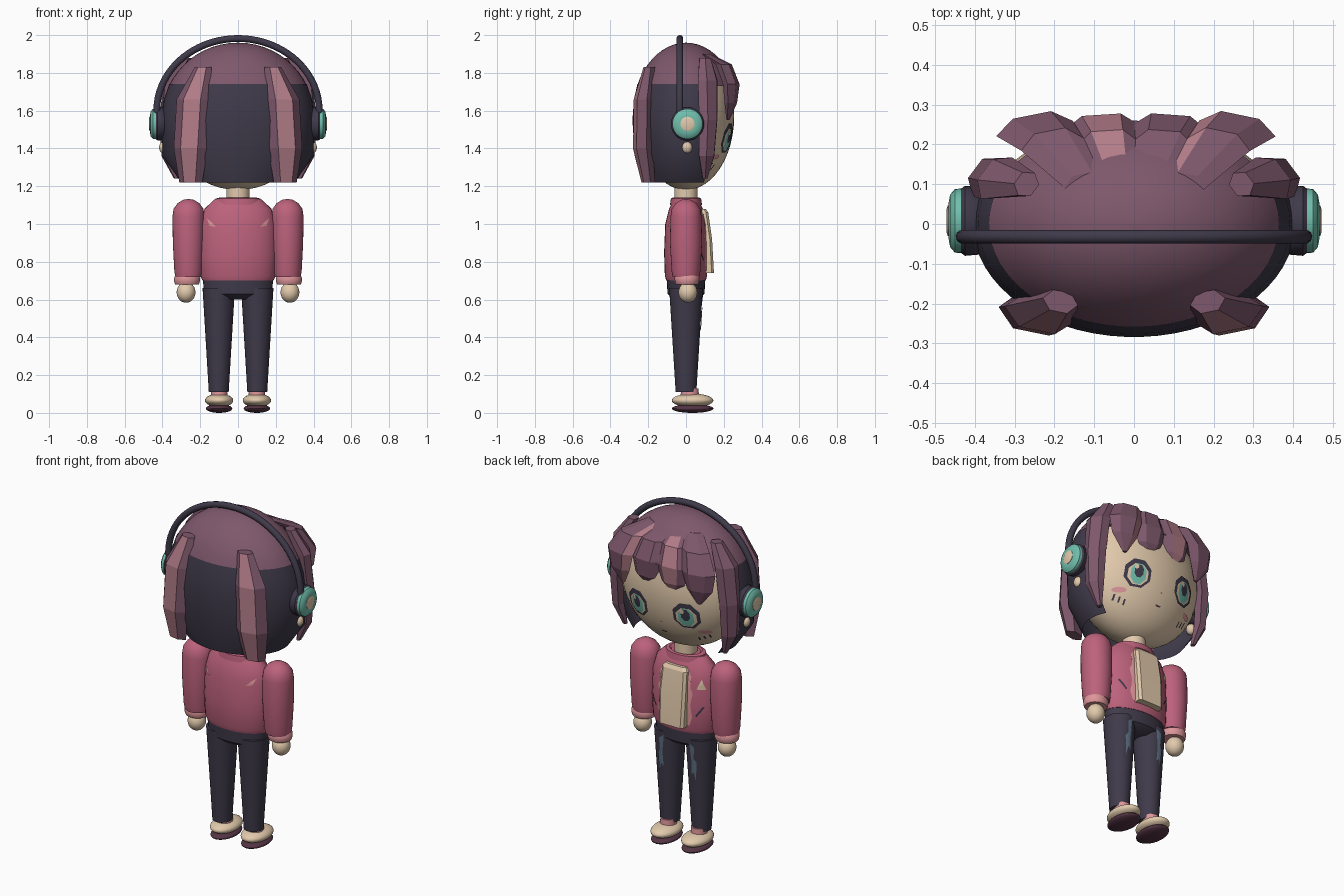
import bpy, bmesh, math
from math import pi, sin, cos, sqrt
from mathutils import Vector, Matrix

if "Cube" in bpy.data.objects:
    bpy.data.objects.remove(bpy.data.objects["Cube"])


def material(name, *rgb):
    lin = [((c / 255 + 0.055) / 1.055) ** 2.4 for c in rgb] + [1]
    m = bpy.data.materials.new(name)
    m.use_nodes = True
    m.diffuse_color = lin
    m.node_tree.nodes["Principled BSDF"].inputs["Base Color"].default_value = lin
    return m


HAIR = material("plum hair", 126, 88, 108)
STREAK = material("rose streak", 178, 124, 136)
DARK = material("dark navy", 63, 58, 74)
SKIN = material("warm skin", 226, 202, 172)
JACKET = material("raspberry jacket", 188, 98, 124)
CUFF = material("light pink", 222, 150, 154)
TEAL = material("teal", 112, 190, 172)
SOLE = material("dark plum sole", 84, 52, 68)
DENIM = material("faded blue", 92, 112, 132)


def finish(name, bm, mats, smooth=40):
    bmesh.ops.recalc_face_normals(bm, faces=bm.faces[:])
    me = bpy.data.meshes.new(name)
    bm.to_mesh(me)
    bm.free()
    for m in mats:
        me.materials.append(m)
    if smooth:
        for p in me.polygons:
            p.use_smooth = True
        me.set_sharp_from_angle(angle=math.radians(smooth))
    ob = bpy.data.objects.new(name, me)
    bpy.context.collection.objects.link(ob)
    return ob


def loft(name, rings, mats, closed=True, cap=True, smooth=40, accents=()):
    """Skin a list of point rings; accents lists the strips using the second material."""
    bm = bmesh.new()
    vs = [[bm.verts.new(p) for p in r] for r in rings]
    n = len(vs[0])
    for a, b in zip(vs, vs[1:]):
        for k in range(n if closed else n - 1):
            j = (k + 1) % n
            bm.faces.new((a[k], a[j], b[j], b[k])).material_index = int(k in accents)
    if cap:
        bm.faces.new(vs[0])
        bm.faces.new(vs[-1])
    return finish(name, bm, mats, smooth)


def ring(cx, cy, z, rx, ry, n=32, a0=0, a1=2 * pi, closed=True):
    d = (a1 - a0) / (n if closed else n - 1)
    return [Vector((cx + rx * cos(a0 + d * k), cy + ry * sin(a0 + d * k), z)) for k in range(n)]


def tube(name, profile, mat, cx=0, cy=0, n=32):
    return loft(name, [ring(cx, cy, z, rx, ry, n) for z, rx, ry in profile], [mat])


def ball(name, loc, size, mat, seg=32):
    bm = bmesh.new()
    bmesh.ops.create_uvsphere(bm, u_segments=seg, v_segments=seg // 2, radius=1,
                              matrix=Matrix.Translation(loc) @ Matrix.Diagonal((*size, 1)))
    return finish(name, bm, [mat])


def decal(name, pts, surf, mat, off=0.004):
    """Thin painted patch: a polygon in x and z laid onto a surface y = surf(x, z)."""
    bm = bmesh.new()
    c = [sum(v) / len(pts) for v in zip(*pts)]
    mid = bm.verts.new((c[0], 0, c[1]))
    vs = [bm.verts.new((x, 0, z)) for x, z in pts]
    for a, b in zip(vs, vs[1:] + vs[:1]):
        bm.faces.new((mid, a, b))
    bmesh.ops.subdivide_edges(bm, edges=bm.edges[:], cuts=3, use_grid_fill=True)
    for v in bm.verts:
        y = surf(v.co.x, v.co.z)
        v.co.y = y + math.copysign(off, y)
    return finish(name, bm, [mat])


def oval(cx, cz, rx, rz, n=8):
    return [(cx + rx * cos(2 * pi * (k + .5) / n), cz + rz * sin(2 * pi * (k + .5) / n)) for k in range(n)]


def lock(name, path, out, s, accents=()):
    """Six-sided hair strand; path rows are x, y, z, half width, half depth."""
    o = Vector((out[0], out[1], 0)).normalized()
    w = Vector((o.y, -o.x, 0))
    rings = []
    for x, y, z, hw, hd in path:
        pts = [Vector((x, y, z)) + w * hw * cos(k * pi / 3) + o * hd * sin(k * pi / 3) for k in range(6)]
        rings.append([Vector((p.x * s, p.y, p.z)) for p in pts])
    return loft(name, rings, [HAIR, STREAK], smooth=0, accents=accents)


# Head and the surface its painted features sit on
HZ, RX, RY, RZ = 1.57, 0.385, 0.255, 0.39
ball("head", (0, 0, HZ), (RX, RY, RZ), SKIN, 48)
face = lambda x, z: RY * sqrt(max(0.01, 1 - (x / RX) ** 2 - ((z - HZ) / RZ) ** 2))
tube("neck", [(1.08, .062, .062), (1.21, .062, .062)], SKIN)

# Hair: smooth crown and open dark underlayer
crown = []
for k in range(11):
    t = 0.423 + (pi / 2 - 0.424) * k / 10
    crown.append((HZ + RZ * sin(t), .402 * cos(t), .285 * cos(t)))
tube("hair_crown", crown, HAIR, n=48)
under = [(1.74, .364, .258), (1.66, .392, .276), (1.55, .405, .284), (1.36, .4, .272), (1.22, .30, .235)]
loft("hair_underlayer", [ring(0, 0, z, rx, ry, 40, pi - .42, 2 * pi + .42, False) for z, rx, ry in under],
     [DARK], closed=False, cap=False)

# Torso
TORSO = [(.70, .188, .104), (.725, .2, .112), (.85, .205, .116), (1.0, .2, .11), (1.08, .178, .09), (1.13, .125, .065)]
tube("jacket_body", TORSO, JACKET)
tube("collar", [(1.10, .125, .085), (1.135, .118, .08), (1.14, .095, .07), (1.12, .07, .065)], JACKET)


def chest(x, z):
    for (z0, a0, b0), (z1, a1, b1) in zip(TORSO, TORSO[1:]):
        if z <= z1:
            t = (z - z0) / (z1 - z0)
            break
    rx, ry = a0 + (a1 - a0) * t, b0 + (b1 - b0) * t
    return ry * sqrt(max(0.02, 1 - (x / rx) ** 2))


# Shirt front: a slab that stands further out toward the hem
loft("shirt_front", [[Vector((x, y, z)) for x, y in ((-w, .07), (w, .07), (w, y1 - .012), (w - .015, y1),
     (.015 - w, y1), (-w, y1 - .012))] for z, w, y1 in ((.74, .08, .148), (.92, .085, .138), (1.06, .08, .118), (1.08, .065, .105))],
     [SKIN], smooth=20)

# Pants seat
tube("pants_waist", [(.60, .10, .06), (.63, .18, .098), (.71, .186, .102)], DARK)
leg_r = lambda z: .052 + (z - .1) * .06

for s, side in ((1, "left"), (-1, "right")):
    # Arm, cuff and hand
    tube(side + "_sleeve", [(.72, .07, .07), (.75, .075, .076), (.9, .083, .085), (1.04, .085, .082), (1.08, .079, .076),
         (1.11, .058, .055), (1.128, .028, .027), (1.132, .004, .004)], JACKET, s * .262, 0)
    tube(side + "_cuff", [(.68, .062, .058), (.69, .067, .063), (.715, .069, .066), (.73, .06, .06)], CUFF, s * .27, .005)
    ball(side + "_hand", (s * .275, .01, .638), (.05, .05, .055), SKIN, 24)

    # Leg, ankle and shoe
    tube(side + "_leg", [(z, leg_r(z), leg_r(z) * 1.04) for z in (.11, .3, .5, .66)], DARK, s * .102, 0)
    tube(side + "_sock", [(.07, .045, .05), (.13, .042, .046)], CUFF, s * .1, .02)
    ball(side + "_shoe", (s * .1, .035, .066), (.075, .11, .036), SKIN)
    ball(side + "_shoe_sole", (s * .1, .035, .023), (.07, .11, .023), SOLE)

    # Worn patch on the thigh
    thigh = lambda x, z: leg_r(z) * 1.04 * sqrt(max(.05, 1 - ((x - s * .102) / leg_r(z)) ** 2))
    patch = [(-.02, .64), (.012, .62), (.008, .55), (.024, .53), (.016, .42), (.004, .47), (-.012, .45), (-.008, .54)]
    decal(side + "_thigh_patch", [(s * (.102 + x), z) for x, z in patch], thigh, DENIM)

    # Headphone cup, turned around the side axis
    for part, mat, prof in (
            ("cushion", DARK, ((.375, .07), (.39, .085), (.425, .088), (.442, .075))),
            ("shell", TEAL, ((.425, .07), (.435, .081), (.45, .08), (.462, .066), (.466, .045))),
            ("button", SKIN, ((.455, .038), (.468, .038), (.471, .03)))):
        rings = [[Vector((s * p.z, p.y, p.x + 1.53)) for p in ring(0, .008, d, r, r)] for d, r in prof]
        loft(side + "_headphone_" + part, rings, [mat])
    ball(side + "_earlobe", (s * .392, .006, 1.405), (.026, .028, .032), SKIN, 16)

    # Back and side hair strands
    lock(side + "_back_lock", [(.185, -.195, 1.83, .045, .03), (.235, -.225, 1.66, .092, .05),
         (.25, -.227, 1.4, .092, .052), (.25, -.2, 1.22, .062, .035)], (.2, -.98), s, (1,))
    lock(side + "_side_lock", [(.27, .1, 1.88, .035, .03), (.345, .115, 1.76, .065, .042), (.37, .118, 1.55, .06, .042),
         (.365, .11, 1.36, .05, .036), (.325, .1, 1.24, .014, .014)], (.8, .6), s)

    # Eye in stacked layers, cheek and freckle strokes
    ex, ez = s * .157, 1.455
    for part, mat, dx, dz, rx, rz, off in (
            ("rim", DARK, 0, 0, .078, .083, .004), ("white", SKIN, 0, -.008, .06, .062, .006),
            ("iris", TEAL, 0, -.006, .045, .06, .008), ("pupil", DARK, 0, .008, .026, .038, .010),
            ("glint", SKIN, .016, .03, .012, .014, .012)):
        decal(side + "_eye_" + part, oval(ex + dx, ez + dz, rx, rz), face, mat, off)
    decal(side + "_cheek", oval(s * .23, 1.355, .034, .014, 12), face, CUFF)
    for k in range(3):
        x, z = .185 + .027 * k, 1.30 + .01 * k
        decal(side + "_freckle_%d" % k, [(s * (x + dx), z + dz) for dx, dz in
              ((0, .014), (.008, .014), (.004, -.014), (-.004, -.014))], face, DARK)

    # Jacket lapel, chest stroke and back fleck
    lapel = [(.08, 1.06), (.1, 1.03), (.097, .97), (.112, .94), (.1, .87), (.11, .8), (.095, .75), (.08, .75)]
    decal(side + "_lapel", [(s * x, z) for x, z in lapel], chest, CUFF)
    decal(side + "_chest_stroke", [(s * x, z) for x, z in ((.125, .81), (.133, .805), (.17, .86), (.162, .866))], chest, DARK)
    decal(side + "_back_fleck", [(s * x, z) for x, z in ((.165, 1.03), (.15, .99), (.115, .985), (.14, 1.01))],
          lambda x, z: -chest(x, z), CUFF, .006)

# Fringe: four jagged strands across the forehead
for k, (x, tip, acc) in enumerate(((-.25, 1.55, ()), (-.08, 1.57, (1,)), (.09, 1.585, ()), (.26, 1.55, (2,)))):
    lock("fringe_%d" % k, [(.5 * x, .1, 1.9, .05, .03), (.82 * x, .2, 1.845, .08, .04), (x, .24, 1.74, .098, .04),
         (1.02 * x, .237, 1.64, .075, .03), (.97 * x, .222, tip, .012, .008)], (.8 * x, 1), 1, acc)

# Nose, mouth and chest badge
decal("nose", oval(0, 1.385, .007, .005, 6), face, STREAK)
decal("mouth", [(-.018, 1.322), (.018, 1.322), (.012, 1.314), (-.012, 1.314)], face, SOLE)
decal("chest_badge", [(-.175, .965), (-.13, .965), (-.152, 1.02)], chest, SKIN)

# Headband
band = []
for k in range(41):
    t = -.06 + (pi + .12) * k / 40
    c, e = Vector((.43 * cos(t), -.032, 1.6 + .382 * sin(t))), Vector((cos(t), 0, sin(t)))
    band.append([c + e * .018 * cos(a * pi / 5) + Vector((0, .018 * sin(a * pi / 5), 0)) for a in range(10)])
loft("headband", band, [DARK])
